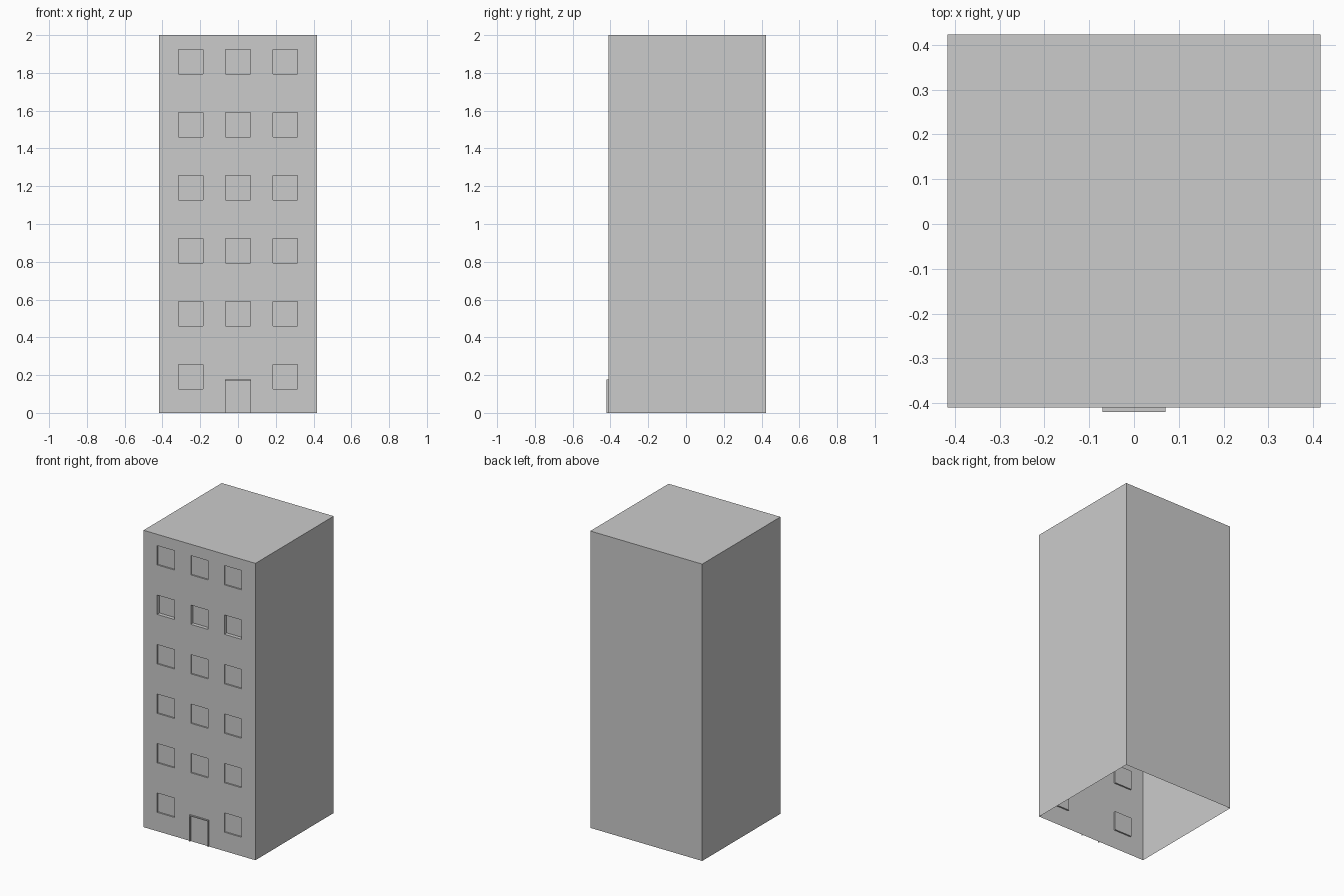
import bpy, bmesh

if "Cube" in bpy.data.objects:
    bpy.data.objects.remove(bpy.data.objects["Cube"])

W, YF, YB, H = 0.417, -0.41, 0.423, 2.0      # half width, front, back, height
HALF = 0.065                                 # half size of a window
COLS = (-0.25, 0.0, 0.25)
ROWS = [0.192 + i / 3 for i in range(6)]
DOOR_TOP = 0.172


def finish(bm, name):
    mesh = bpy.data.meshes.new(name)
    bm.to_mesh(mesh)
    bm.free()
    obj = bpy.data.objects.new(name, mesh)
    bpy.context.collection.objects.link(obj)
    return obj


def quad(bm, *pts):
    return bm.faces.new([bm.verts.new(p) for p in pts])


def box(bm, x0, x1, y0, y1, z0, z1):
    geom = bmesh.ops.create_cube(bm, size=1)
    for v in geom["verts"]:
        v.co = (x1 if v.co.x > 0 else x0, y1 if v.co.y > 0 else y0,
                z1 if v.co.z > 0 else z0)


# Side walls, back wall and roof (open underneath, front added separately)
bm = bmesh.new()
box(bm, -W, W, YF, YB, 0, H)
bm.normal_update()
bmesh.ops.delete(bm, geom=[f for f in bm.faces if f.normal.z < -0.5 or f.normal.y < -0.5],
                 context="FACES")
finish(bm, "walls_and_roof")

# Front wall: a grid of panels whose window cells are pushed inwards
bm = bmesh.new()
xs = sorted([-W, W] + [c + s * HALF for c in COLS for s in (-1, 1)])
zs = sorted([0, H] + [r + s * HALF for r in ROWS for s in (-1, 1)])
for i in range(len(xs) - 1):
    for j in range(len(zs) - 1):
        x0, x1, z0, z1 = xs[i], xs[i + 1], zs[j], zs[j + 1]
        y = YF
        is_window = i % 2 == 1 and j % 2 == 1 and not (i == 3 and j == 1)
        if is_window:
            y += 0.025 if j == 9 else 0.01
        ring = [(x0, z0), (x1, z0), (x1, z1), (x0, z1)]
        quad(bm, *[(x, y, z) for x, z in ring])
        if is_window:
            for (xa, za), (xb, zb) in zip(ring, ring[1:] + ring[:1]):
                quad(bm, (xa, YF, za), (xb, YF, zb), (xb, y, zb), (xa, y, za))
bmesh.ops.remove_doubles(bm, verts=bm.verts, dist=1e-5)
finish(bm, "front_wall")

# Thin door frame standing proud of the front wall
bm = bmesh.new()
for s in (-1, 1):
    box(bm, *sorted((s * HALF, s * 0.07)), -0.42, YF, 0, DOOR_TOP)
box(bm, -0.07, 0.07, -0.42, YF, DOOR_TOP, 0.178)
finish(bm, "door_frame")
